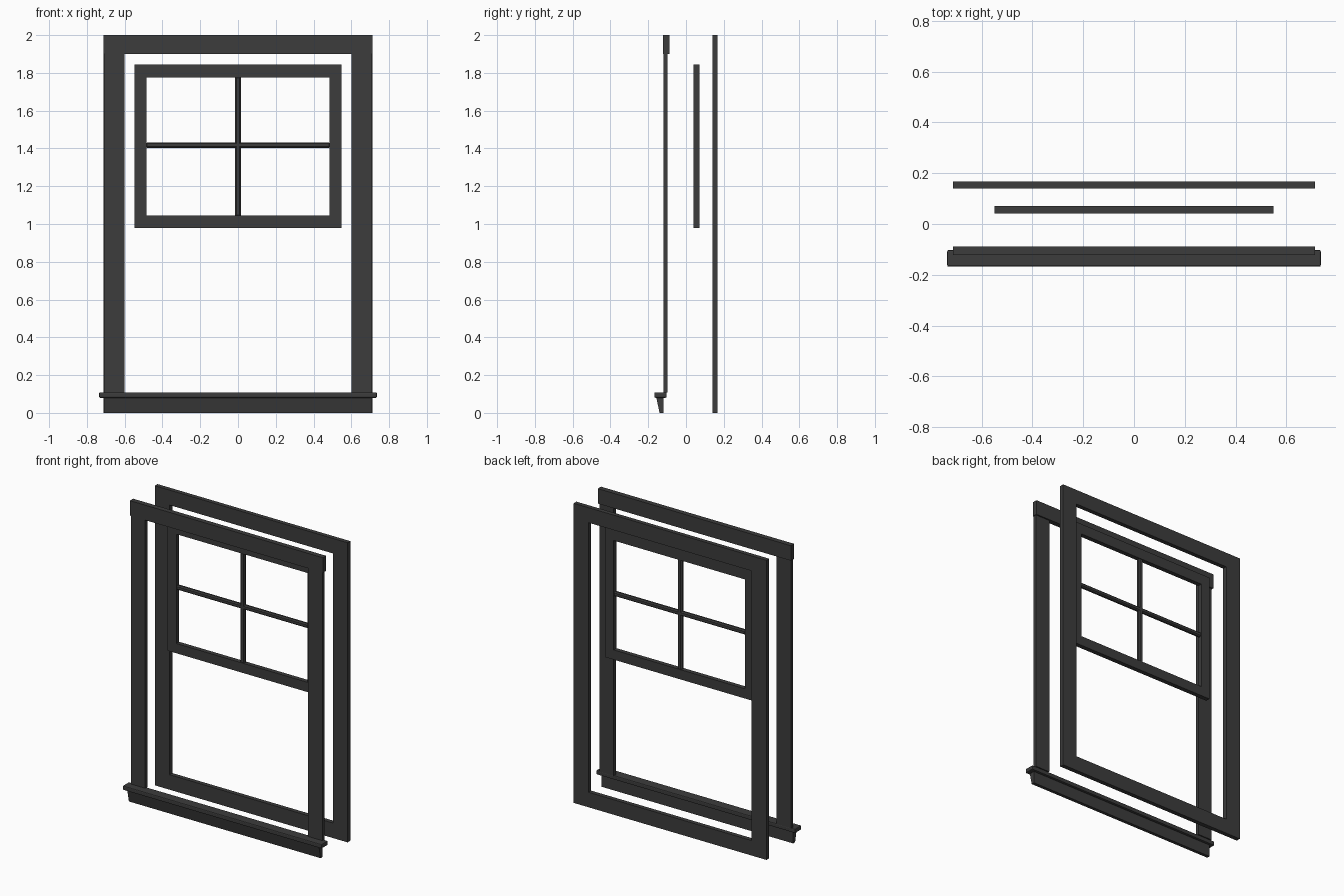
import bpy
import bmesh

cube = bpy.data.objects.get("Cube")
if cube:
    bpy.data.objects.remove(cube, do_unlink=True)

paint = bpy.data.materials.new("charcoal paint")
paint.use_nodes = True
charcoal = (0.045, 0.045, 0.045, 1)
paint.diffuse_color = charcoal
paint.node_tree.nodes["Principled BSDF"].inputs["Base Color"].default_value = charcoal


def finish(name, bm):
    bmesh.ops.recalc_face_normals(bm, faces=bm.faces)
    mesh = bpy.data.meshes.new(name)
    bm.to_mesh(mesh)
    bm.free()
    mesh.materials.append(paint)
    obj = bpy.data.objects.new(name, mesh)
    bpy.context.collection.objects.link(obj)
    return obj


def soften(obj, width, segments=1):
    mod = obj.modifiers.new("Soft edges", 'BEVEL')
    mod.width = width
    mod.segments = segments


def box(name, x, y, z):
    """Box from (low, high) ranges on each axis."""
    bm = bmesh.new()
    bmesh.ops.create_cube(bm, size=1)
    for v in bm.verts:
        v.co = [r[0] if c < 0 else r[1] for c, r in zip(v.co, (x, y, z))]
    return finish(name, bm)


def frame(name, half, y, z, inner_half, inner_z):
    """Rectangular ring extruded from front to back."""
    bm = bmesh.new()

    def loop(h, zs):
        corners = ((-h, zs[0]), (h, zs[0]), (h, zs[1]), (-h, zs[1]))
        return [bm.verts.new((px, y[0], pz)) for px, pz in corners]

    outer, inner = loop(half, z), loop(inner_half, inner_z)
    for i in range(4):
        j = (i + 1) % 4
        bm.faces.new((outer[i], outer[j], inner[j], inner[i]))
    ring = bmesh.ops.extrude_face_region(bm, geom=bm.faces[:])
    for v in ring["geom"]:
        if isinstance(v, bmesh.types.BMVert):
            v.co.y = y[1]
    return finish(name, bm)


def profile_bar(name, half, profile):
    """Side profile (y, z) swept along the width."""
    bm = bmesh.new()
    face = bm.faces.new([bm.verts.new((-half, y, z)) for y, z in profile])
    end = bmesh.ops.extrude_face_region(bm, geom=[face])
    for v in end["geom"]:
        if isinstance(v, bmesh.types.BMVert):
            v.co.x = half
    return finish(name, bm)


# Front trim: side casings, head casing, sill and tapered apron
for side, sign in (("left", 1), ("right", -1)):
    box(side + "_casing", sorted((0.602 * sign, 0.708 * sign)), (-0.12, -0.097), (0.108, 1.9))
box("head_casing", (-0.713, 0.713), (-0.122, -0.088), (1.9, 2.0))

sill = box("sill", (-0.735, 0.735), (-0.168, -0.102), (0.08, 0.109))
soften(sill, 0.006, 2)
profile_bar("apron", 0.708, [(-0.14, 0), (-0.118, 0), (-0.118, 0.081), (-0.157, 0.081)])

# Upper sash with crossing glazing bars
frame("sash_frame", 0.548, (0.041, 0.071), (0.98, 1.845), 0.484, (1.045, 1.775))
upright = box("upright_glazing_bar", (-0.016, 0.016), (0.043, 0.069), (1.04, 1.78))
cross = box("cross_glazing_bar", (-0.488, 0.488), (0.043, 0.069), (1.402, 1.432))
for bar in (upright, cross):
    soften(bar, 0.007)

# Rear trim frame
frame("rear_casing", 0.712, (0.139, 0.168), (0, 2), 0.603, (0.1, 1.9))
